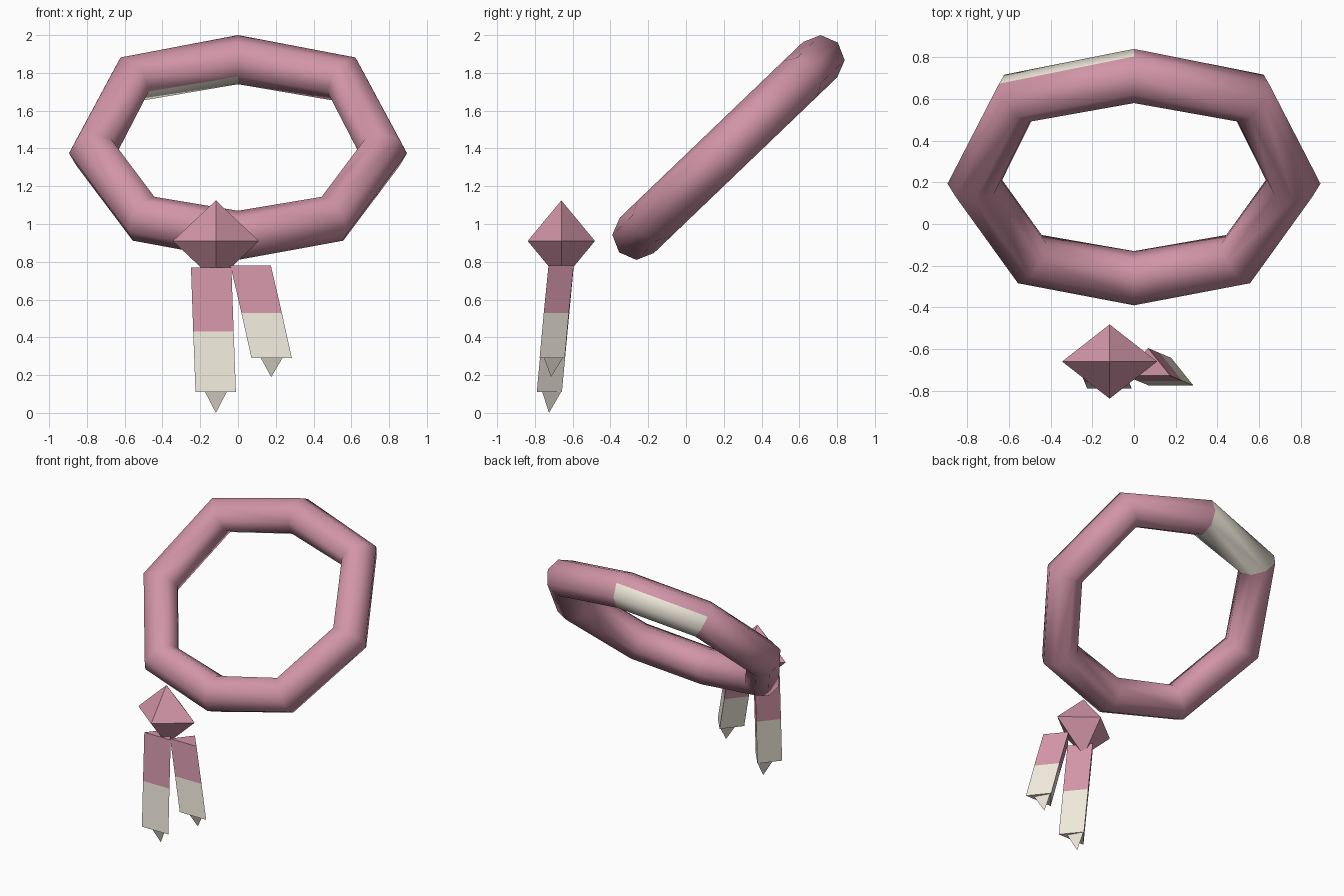
import bpy, bmesh
from math import sin, cos, pi
from mathutils import Vector

if "Cube" in bpy.data.objects:
    bpy.data.objects.remove(bpy.data.objects["Cube"])


def material(name, rgb):
    m = bpy.data.materials.new(name)
    m.diffuse_color = (*rgb, 1)
    m.use_nodes = True
    m.node_tree.nodes["Principled BSDF"].inputs["Base Color"].default_value = m.diffuse_color
    return m


PINK = material("pink", (0.64, 0.30, 0.39))
CREAM = material("cream", (0.86, 0.81, 0.70))


def loft(name, rings, mats, pick=lambda i, k: 0, closed=False, smooth=False):
    """Skin rings of equal size; pick(ring, side) gives the material slot."""
    bm = bmesh.new()
    rows = [[bm.verts.new(p) for p in ring] for ring in rings]
    n, count = len(rows[0]), len(rows)
    for i in range(count if closed else count - 1):
        a, b = rows[i], rows[(i + 1) % count]
        for k in range(n):
            j = (k + 1) % n
            f = bm.faces.new((a[k], a[j], b[j], b[k]))
            f.material_index = pick(i, k)
            f.smooth = smooth
    if not closed:
        bm.faces.new(rows[0]).material_index = pick(0, 0)
        bm.faces.new(rows[-1]).material_index = pick(count - 2, 0)
    bmesh.ops.remove_doubles(bm, verts=bm.verts, dist=1e-5)
    bmesh.ops.recalc_face_normals(bm, faces=bm.faces)
    me = bpy.data.meshes.new(name)
    bm.to_mesh(me)
    bm.free()
    for m in mats:
        me.materials.append(m)
    ob = bpy.data.objects.new(name, me)
    bpy.context.collection.objects.link(ob)
    return ob


def cone(name, apex, centre, radii, sides, turn, mat):
    """Pointed low-poly solid built from an apex and one base ring."""
    c = Vector(centre)
    base = [c + Vector((radii[0] * cos(turn + 2 * pi * k / sides),
                        radii[1] * sin(turn + 2 * pi * k / sides), 0)) for k in range(sides)]
    bm = bmesh.new()
    vs = [bm.verts.new(p) for p in base]
    tips = [bm.verts.new(p) for p in apex]
    for t in tips:
        for k in range(sides):
            bm.faces.new((vs[k], vs[(k + 1) % sides], t))
    if len(tips) == 1:
        bm.faces.new(vs)
    bmesh.ops.recalc_face_normals(bm, faces=bm.faces)
    me = bpy.data.meshes.new(name)
    bm.to_mesh(me)
    bm.free()
    me.materials.append(mat)
    bpy.context.collection.objects.link(bpy.data.objects.new(name, me))


# Tilted ring: path points (across, up the slope), mirrored left/right
centre = Vector((0, 0.225, 1.405))
across, slope = Vector((1, 0, 0)), Vector((0, 0.722, 0.692))
normal = across.cross(slope)
half = [(0.56, 0.525), (0.765, -0.035), (0.50, -0.545)]
path = [(0, 0.672)] + half + [(0, -0.672)] + [(-x, v) for x, v in reversed(half)]
pts = [centre + across * x + slope * v for x, v in path]
rings = []
for i, p in enumerate(pts):
    a = (pts[i - 1] - p).normalized()
    b = (pts[(i + 1) % 8] - p).normalized()
    out = -(a + b).normalized()
    rings.append([p + 0.13 * (out * cos(k * pi / 4) + normal * sin(k * pi / 4)) for k in range(8)])
# One stretch of the back half is cream
mid = (pts[7] + pts[0]) / 2
front_is_low = (rings[0][2] - pts[0]).dot(Vector((0, -1, 1))) > 0
back = range(4, 8) if front_is_low else range(4)
loft("ring", rings, [PINK, CREAM],
     lambda i, k: 1 if i == 7 and k in back else 0, closed=True, smooth=True)

# Diamond-shaped bead
cone("bead", [(-0.117, -0.66, 1.125), (-0.117, -0.66, 0.695)],
     (-0.117, -0.66, 0.91), (0.228, 0.178), 4, 0, PINK)


def tassel(side, levels, tip_base, tip):
    """Three-sided strap through (x, front y, z) levels, with a small pointed tip."""
    sections = [[(x - 0.107, y, z), (x + 0.107, y, z), (x, y + 0.133, z)] for x, y, z in levels]
    loft(side + "_strap", sections, [PINK, CREAM], lambda i, k: i)
    cone(side + "_strap_tip", [tip], tip_base, (0.066, 0.066), 3, pi / 2, CREAM)


tassel("left", [(-0.142, -0.728, 0.77), (-0.13, -0.76, 0.43), (-0.118, -0.79, 0.11)],
       (-0.117, -0.728, 0.11), (-0.117, -0.725, 0.0))
tassel("right", [(0.067, -0.728, 0.78), (0.125, -0.753, 0.53), (0.178, -0.775, 0.29)],
       (0.178, -0.718, 0.29), (0.176, -0.715, 0.19))
